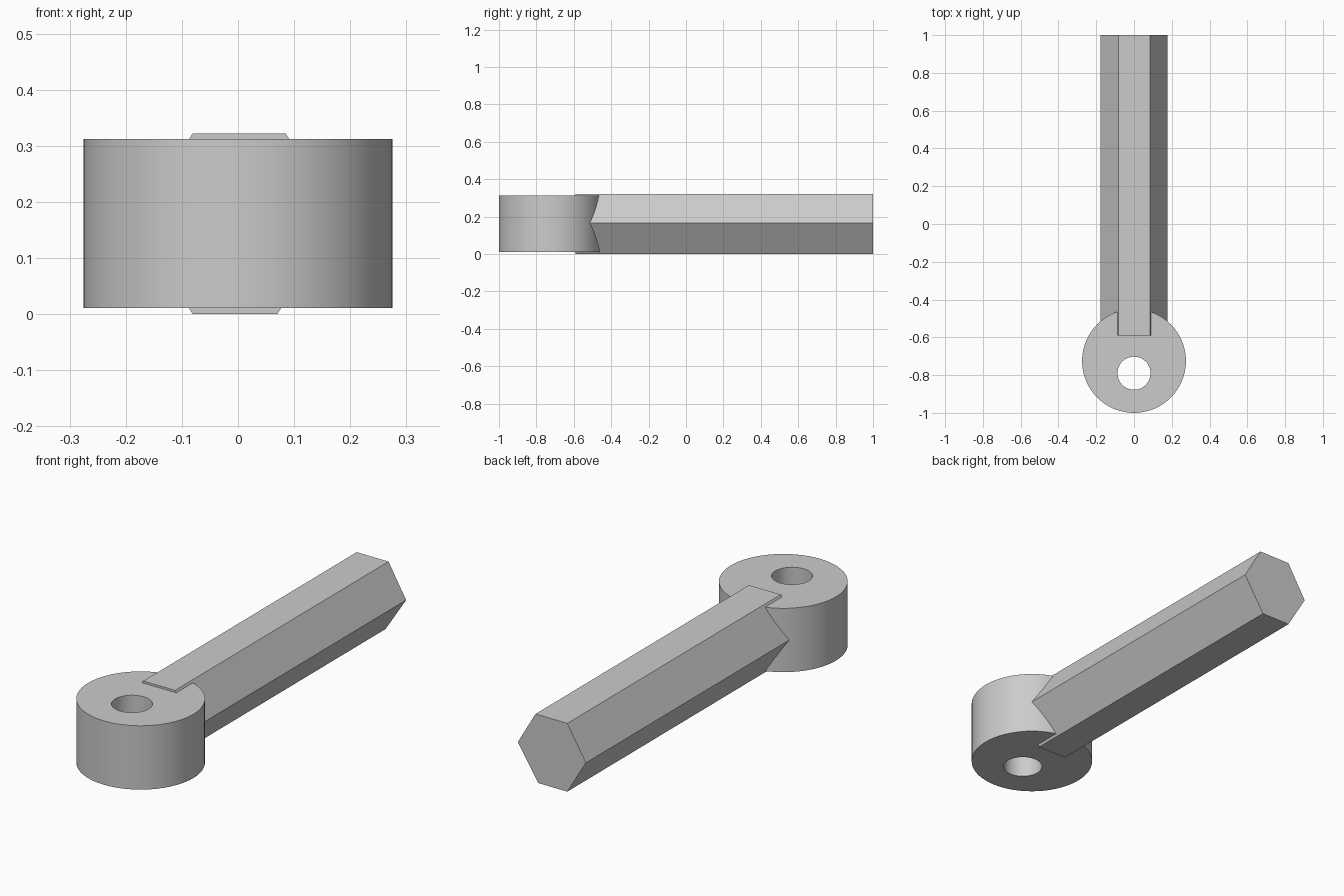
import bpy, bmesh
from math import cos, sin, pi
from mathutils import Vector

cube = bpy.data.objects.get("Cube")
if cube:
    bpy.data.objects.remove(cube)

grey = bpy.data.materials.new("plain grey")
grey.use_nodes = True
colour = (0.6, 0.6, 0.6, 1)
grey.diffuse_color = colour
grey.node_tree.nodes["Principled BSDF"].inputs["Base Color"].default_value = colour


def finish(bm, name):
    bmesh.ops.recalc_face_normals(bm, faces=bm.faces)
    mesh = bpy.data.meshes.new(name)
    bm.to_mesh(mesh)
    bm.free()
    mesh.materials.append(grey)
    obj = bpy.data.objects.new(name, mesh)
    bpy.context.collection.objects.link(obj)
    return obj


def circle(bm, radius, y, z, sides=64):
    angles = [2 * pi * i / sides for i in range(sides)]
    return [bm.verts.new((radius * cos(a), y + radius * sin(a), z)) for a in angles]


def bridge(bm, a, b):
    for i in range(len(a)):
        j = (i + 1) % len(a)
        bm.faces.new((a[i], a[j], b[j], b[i]))


# Round eye with an off-centre through hole
bm = bmesh.new()
bottom, top = 0.011, 0.312
loops = [circle(bm, 0.275, -0.725, bottom), circle(bm, 0.275, -0.725, top),
         circle(bm, 0.0875, -0.79, top), circle(bm, 0.0875, -0.79, bottom)]
for i in range(4):
    bridge(bm, loops[i], loops[(i + 1) % 4])
eye = finish(bm, "eye_ring")
bpy.ops.object.select_all(action="DESELECT")
eye.select_set(True)
bpy.context.view_layer.objects.active = eye
bpy.ops.object.shade_smooth_by_angle(angle=pi / 6)

# Hexagonal shaft running back from the eye
bm = bmesh.new()
profile = [(-0.178, 0.162), (-0.081, 0.322), (0.085, 0.322),
           (0.177, 0.165), (0.07, 0), (-0.081, 0)]
end = bm.faces.new([bm.verts.new((x, -0.59, z)) for x, z in profile])
extruded = bmesh.ops.extrude_face_region(bm, geom=[end], use_keep_orig=True)
moved = [v for v in extruded["geom"] if isinstance(v, bmesh.types.BMVert)]
bmesh.ops.translate(bm, verts=moved, vec=Vector((0, 1.59, 0)))
finish(bm, "hex_shaft")
